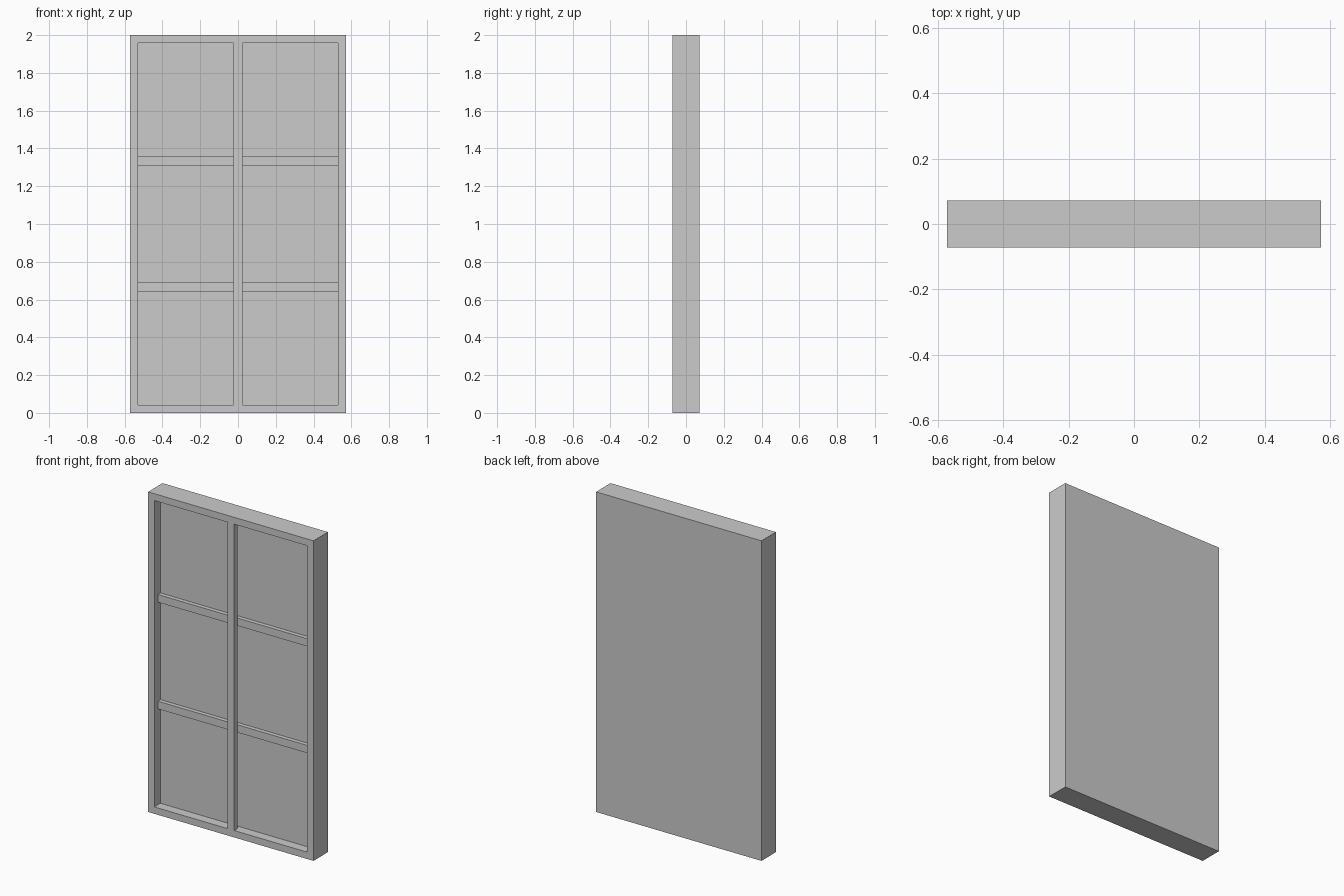
import bpy
import bmesh
from mathutils import Vector

if "Cube" in bpy.data.objects:
    bpy.data.objects.remove(bpy.data.objects["Cube"])

W, D, H = 8 / 7, 1 / 7, 2.0      # overall width, depth, height
RIM = 0.043                      # frame border
BAR = 0.048                      # width of dividing bars
RECESS = 0.06                    # depth of the opening
LAYER = 0.034                    # upright in front, crossbars behind it
FRONT = -D / 2


def box_bmesh(lo, hi):
    lo, hi = Vector(lo), Vector(hi)
    bm = bmesh.new()
    bmesh.ops.create_cube(bm, size=1)
    bmesh.ops.scale(bm, vec=hi - lo, verts=bm.verts)
    bmesh.ops.translate(bm, vec=(lo + hi) / 2, verts=bm.verts)
    return bm


def finish(name, bm):
    mesh = bpy.data.meshes.new(name)
    bm.normal_update()
    bm.to_mesh(mesh)
    bm.free()
    obj = bpy.data.objects.new(name, mesh)
    bpy.context.collection.objects.link(obj)
    return obj


# Frame and back panel: one slab with a recessed front
bm = box_bmesh((-W / 2, FRONT, 0), (W / 2, D / 2, H))
bm.normal_update()
front = min(bm.faces, key=lambda f: f.calc_center_median().y)
bmesh.ops.inset_region(bm, faces=[front], thickness=RIM, use_even_offset=True)
floor = bmesh.ops.extrude_discrete_faces(bm, faces=[front])["faces"][0]
bmesh.ops.translate(bm, vec=(0, RECESS, 0), verts=floor.verts)
finish("frame_and_panel", bm)

# Upright bar, flush with the front of the frame
finish("center_upright", box_bmesh((-BAR / 2, FRONT, RIM),
                                   (BAR / 2, FRONT + LAYER, H - RIM)))

# Crossbars on the panel, set behind the upright
for name, z in (("lower_crossbar", H / 3), ("upper_crossbar", 2 * H / 3)):
    finish(name, box_bmesh((-W / 2 + RIM, FRONT + LAYER, z - BAR / 2),
                           (W / 2 - RIM, FRONT + RECESS, z + BAR / 2)))
